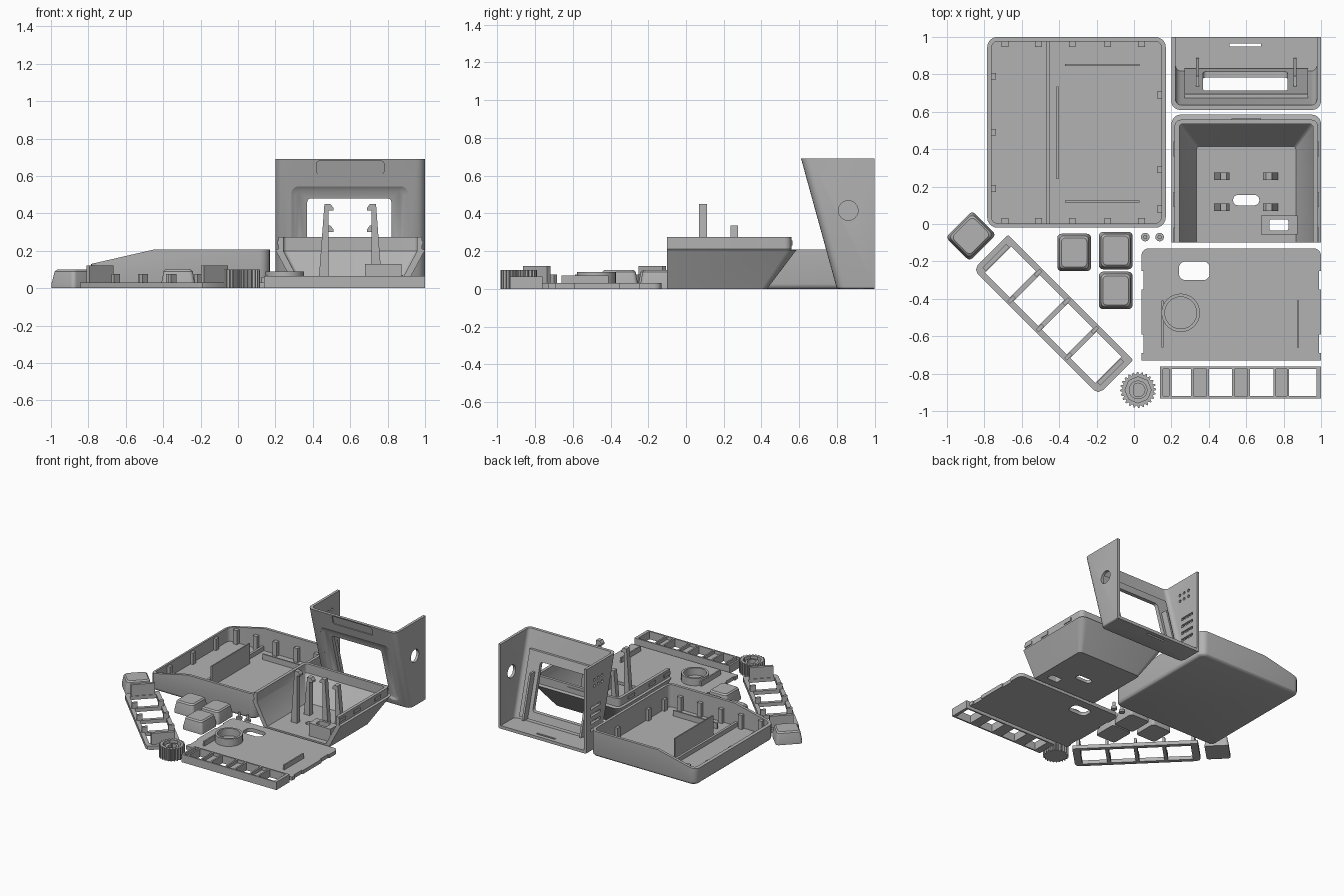
import bpy, bmesh
from math import sin, cos, pi, radians
from mathutils import Matrix, Vector

if "Cube" in bpy.data.objects:
    bpy.data.objects.remove(bpy.data.objects["Cube"])

GREY = bpy.data.materials.new("grey plastic")
GREY.use_nodes = True
colour = (0.45, 0.45, 0.45, 1)
GREY.diffuse_color = colour
GREY.node_tree.nodes["Principled BSDF"].inputs["Base Color"].default_value = colour
LEAN = 0.275  # lean of the display front


def loft(name, rings):
    """Solid through rings of 3D points, all with the same count."""
    bm = bmesh.new()
    loops = [[bm.verts.new(p) for p in ring] for ring in rings]
    n = len(loops[0])
    for a, b in zip(loops, loops[1:]):
        for i in range(n):
            j = (i + 1) % n
            bm.faces.new((a[i], a[j], b[j], b[i]))
    bm.faces.new(loops[0])
    bm.faces.new(loops[-1])
    bmesh.ops.recalc_face_normals(bm, faces=bm.faces)
    mesh = bpy.data.meshes.new(name)
    bm.to_mesh(mesh)
    bm.free()
    mesh.materials.append(GREY)
    obj = bpy.data.objects.new(name, mesh)
    bpy.context.collection.objects.link(obj)
    return obj


def at(pts, d, axis="z"):
    place = {"x": lambda a, b: (d, a, b), "y": lambda a, b: (a, d, b), "z": lambda a, b: (a, b, d)}
    return [place[axis](a, b) for a, b in pts]


def prism(name, pts, lo, hi, axis="z"):
    return loft(name, [at(pts, lo, axis), at(pts, hi, axis)])


def rect(x0, x1, y0, y1, back=0, front=0, n=5):
    """Rectangle outline with rounded back and front corners."""
    corners = [(x1, y1, back, 0), (x0, y1, back, 1), (x0, y0, front, 2), (x1, y0, front, 3)]
    pts = []
    for x, y, r, q in corners:
        sx, sy = (-1 if x == x1 else 1), (-1 if y == y1 else 1)
        for k in range(n + 1 if r else 1):
            a = (q + k / n) * pi / 2
            pts.append((x + sx * r + r * cos(a), y + sy * r + r * sin(a)) if r else (x, y))
    return pts


def circle(x, y, r, n=32):
    return [(x + r * cos(2 * pi * i / n), y + r * sin(2 * pi * i / n)) for i in range(n)]


def box(name, x0, x1, y0, y1, z0, z1):
    return prism(name, rect(x0, x1, y0, y1), z0, z1)


def cut(obj, *cutters):
    for c in cutters:
        c.hide_render = True
        mod = obj.modifiers.new("cut", "BOOLEAN")
        mod.operation, mod.solver, mod.object = "DIFFERENCE", "EXACT", c
        bpy.context.view_layer.objects.active = obj
        bpy.ops.object.modifier_apply(modifier=mod.name)
        bpy.data.objects.remove(c)
    return obj


def bevel(obj, rule, width, segments=5):
    """Round the edges whose middle and direction satisfy the rule."""
    bm = bmesh.new()
    bm.from_mesh(obj.data)
    chosen = []
    for e in bm.edges:
        a, b = e.verts[0].co, e.verts[1].co
        if rule((a + b) / 2, (b - a).normalized()):
            chosen.append(e)
    bmesh.ops.bevel(bm, geom=chosen, offset=width, segments=segments, profile=0.5, affect="EDGES")
    bm.to_mesh(obj.data)
    bm.free()


def shear(obj):
    for v in obj.data.vertices:
        v.co.y -= LEAN * v.co.z
    return obj


# Large tray with a sloping rim
side = [(-0.785, 0), (0.17, 0), (0.17, 0.208), (-0.445, 0.208), (-0.785, 0.13)]
tray = prism("large_tray", side, -0.02, 1, "y")
bevel(tray, lambda m, d: abs(d.z) > 0.9, 0.055)
bevel(tray, lambda m, d: m.z < 0.001, 0.025, 3)
cut(tray, prism("tray_cutter", rect(-0.762, 0.147, 0.003, 0.977, 0.035, 0.035), 0.025, 0.5))
box("tray_floor_rib", -0.47, -0.45, 0, 0.98, 0.02, 0.06)
box("tray_divider", -0.415, -0.405, 0.24, 0.735, 0.02, 0.19)
for y in (0.12, 0.85):
    box("tray_long_rib", -0.37, 0.03, y - 0.006, y + 0.006, 0.02, 0.07)
for x in (-0.69, -0.51, -0.33, -0.14, 0.04):
    for y in (0.015, 0.962):
        box("tray_wall_rib", x - 0.018, x + 0.018, y - 0.016, y + 0.016, 0.02, 0.14)
for x, spots in ((-0.752, (0.19, 0.49, 0.79)), (0.138, (0.08, 0.29, 0.69))):
    for y in spots:
        box("tray_side_rib", x - 0.014, x + 0.014, y - 0.018, y + 0.018, 0.02, 0.12)

# Display shell, open at the back and top, with a leaning front
shell = prism("display_shell", [(0.8, 0), (1, 0), (1, 0.69), (0.61, 0.69)], 0.2, 1, "x")
bevel(shell, lambda m, d: m.y < 0.75 and abs(d.z) > 0.8, 0.045)
bevel(shell, lambda m, d: m.z < 0.001 and m.y < 0.99, 0.012, 3)
inside = [(0.818, 0.025), (1.1, 0.025), (1.1, 0.8), (0.605, 0.8)]
inner = prism("shell_cutter", inside, 0.222, 0.978, "x")
bevel(inner, lambda m, d: m.y < 0.8 and abs(d.z) > 0.8, 0.03)
window = rect(0.37, 0.82, 0.11, 0.48, 0.02, 0.02)
frame_hole = rect(0.285, 0.91, 0.045, 0.545, 0.04, 0.04)
frame_inset = rect(0.31, 0.885, 0.065, 0.525, 0.03, 0.03)
cut(shell, inner,
    shear(loft("bezel_cutter", [at(frame_hole, 0.75, "y"), at(frame_hole, 0.8, "y"), at(frame_inset, 0.813, "y")])),
    shear(prism("window_cutter", window, 0.7, 0.95, "y")),
    shear(prism("label_cutter", rect(0.42, 0.78, 0.61, 0.68, 0.015, 0.015), 0.7, 0.808, "y")),
    prism("side_hole_cutter", circle(0.86, 0.415, 0.052), 0.9, 1.1, "x"),
    prism("floor_slot_cutter", rect(0.51, 0.68, 0.95, 0.966), -0.1, 0.1))
for i in range(4):
    z = 0.16 + 0.06 * i
    cut(shell, box("vent_cutter", 0.1, 0.3, 0.82, 0.95, z, z + 0.022))
for y in (0.8, 0.85, 0.9):
    for z in (0.52, 0.57):
        cut(shell, prism("dot_cutter", circle(y, z, 0.012, 12), 0.1, 0.3, "x"))
frame = shear(prism("display_inner_frame", rect(0.27, 0.93, 0.05, 0.55), 0.822, 0.845, "y"))
cut(frame, shear(prism("frame_cutter", window, 0.7, 0.95, "y")))
for x in (0.34, 0.86):
    shear(box("display_mount_fin", x - 0.008, x + 0.008, 0.84, 0.9, 0.05, 0.4))

# Flared bin, open at the front
foot = rect(0.31, 0.89, -0.1, 0.43, 0.03)
brim = rect(0.2, 1, -0.1, 0.585, 0.05)
lip = rect(0.217, 0.983, -0.1, 0.558, 0.035)
flared = loft("flared_bin", [at(foot, 0), at(brim, 0.205), at(lip, 0.21), at(lip, 0.275)])
low, high = rect(0.335, 0.865, -0.2, 0.415, 0.015), rect(0.242, 0.958, -0.2, 0.535, 0.02)
cut(flared, loft("bin_cutter", [at(low, 0.025), at(high, 0.2), at(high, 0.4)]),
    prism("bin_slot_cutter", rect(0.53, 0.67, 0.1, 0.155, 0.025, 0.025), -0.1, 0.1))
socket = box("bin_socket", 0.68, 0.875, -0.055, 0.045, 0.02, 0.13)
port = rect(0.725, 0.825, -0.035, 0.025, 0.01, 0.01)
cut(socket, prism("socket_cutter", port, -0.1, 0.3))
cut(flared, prism("port_cutter", port, -0.1, 0.1))
for y in (0.4, 0.13, -0.06):
    for x in (0.217, 0.983):
        box("lip_tab", x - 0.006, x + 0.006, y - 0.04, y + 0.04, 0.23, 0.255)
box("lip_tab", 0.52, 0.68, 0.552, 0.565, 0.23, 0.255)

# Hooked posts in the bin
for y, top in ((0.09, 0.45), (0.255, 0.335)):
    for s in (-1, 1):
        def out(a):
            return 0.6 + s * a
        post = [(out(0.17), 0.02), (out(0.115), 0.02), (out(0.115), top - 0.035), (out(0.09), top - 0.035),
                (out(0.09), top - 0.02), (out(0.105), top), (out(0.138), top)]
        prism("hooked_post", post, y - 0.02, y + 0.02, "y")

# Base plate with ring and fins
plate = prism("base_plate", rect(0.04, 1, -0.73, -0.13, 0.04), 0, 0.03)
cut(plate, prism("plate_hole_cutter", rect(0.24, 0.405, -0.3, -0.2, 0.035, 0.035), -0.1, 0.1))
for y in (-0.3, -0.64):
    for x in (0.04, 1):
        cut(plate, box("notch_cutter", x - 0.01, x + 0.01, y - 0.05, y + 0.05, -0.1, 0.1))
ring = prism("plate_ring", circle(0.25, -0.475, 0.103), 0.02, 0.09)
cut(ring, prism("ring_cutter", circle(0.25, -0.475, 0.085), 0.03, 0.2))
for x in (0.153, 0.877):
    box("plate_fin", x - 0.006, x + 0.006, -0.66, -0.41, 0.02, 0.07)

# Window strip
strip = box("window_strip", 0.14, 1, -0.932, -0.762, 0, 0.065)
for a, b in ((0.2, 0.305), (0.4, 0.525), (0.62, 0.745), (0.83, 0.975)):
    cut(strip, box("strip_cutter", a, b, -0.92, -0.774, -0.1, 0.2))
for a, b in ((0.155, 0.187), (0.318, 0.387), (0.538, 0.607), (0.758, 0.817)):
    cut(strip, box("strip_recess_cutter", a, b, -0.92, -0.774, 0.04, 0.2))

# Key plate, built along x and turned
turn = Matrix.Translation((-0.432, -0.485, 0)) @ Matrix.Rotation(radians(-45), 4, "Z")
key_parts = [prism("key_plate", rect(-0.473, 0.473, -0.132, 0.132, 0.01, 0.035, 2), 0, 0.03)]
for i in range(4):
    x = (i - 1.5) * 0.215
    cut(key_parts[0], box("key_hole_cutter", x - 0.094, x + 0.094, -0.1, 0.1, -0.1, 0.1))
for x in (-0.215, 0, 0.215):
    for y in (-0.1, 0.1):
        key_parts.append(box("key_tab", x - 0.01, x + 0.01, y - 0.022, y + 0.022, 0, 0.075))
for x in (-0.433, 0.433):
    key_parts.append(box("key_plate_end_wall", x - 0.012, x + 0.012, -0.09, 0.09, 0.02, 0.122))
for part in key_parts:
    part.data.transform(turn)

# Keycaps
for x, y, angle in ((-0.32, -0.152, 0), (-0.098, -0.142, 0), (-0.098, -0.355, 0), (-0.872, -0.064, -45)):
    rings = []
    for w, h, z in ((0.09, 0.1, 0), (0.09, 0.1, 0.025), (0.078, 0.088, 0.09), (0.068, 0.078, 0.1)):
        rings.append(at(rect(-w, w, -h, h, 0.022, 0.022), z))
    cap = loft("keycap", rings)
    cap.data.transform(Matrix.Translation((x, y, 0)) @ Matrix.Rotation(radians(angle), 4, "Z"))

# Ribbed knob with a keyed shaft sleeve
kx, ky, teeth = 0.022, -0.887, 24
outline = []
for i in range(teeth * 4):
    r = 0.096 if i % 4 < 2 else 0.084
    a = 2 * pi * i / (teeth * 4)
    outline.append((kx + r * cos(a), ky + r * sin(a)))
knob = prism("ribbed_knob", outline, 0, 0.1)
cut(knob, prism("knob_cutter", circle(kx, ky, 0.07, 8), 0.025, 0.2))
sleeve = prism("knob_sleeve", circle(kx, ky, 0.05, 24), 0.02, 0.085)
keyed = [(max(px, kx - 0.022), py) for px, py in circle(kx, ky, 0.036, 24)]
cut(sleeve, prism("sleeve_cutter", keyed, 0.03, 0.2))

# Small pins
for x in (0.06, 0.137):
    rings = [at(circle(x, -0.07, r, 16), z) for r, z in ((0.023, 0), (0.023, 0.02), (0.011, 0.021), (0.011, 0.06))]
    loft("small_pin", rings)

# Smooth the rounded faces, keep the edges crisp
bpy.ops.object.select_all(action="DESELECT")
for obj in bpy.context.collection.objects:
    if obj.type == "MESH":
        obj.select_set(True)
        bpy.context.view_layer.objects.active = obj
bpy.ops.object.shade_smooth_by_angle(angle=radians(30))
